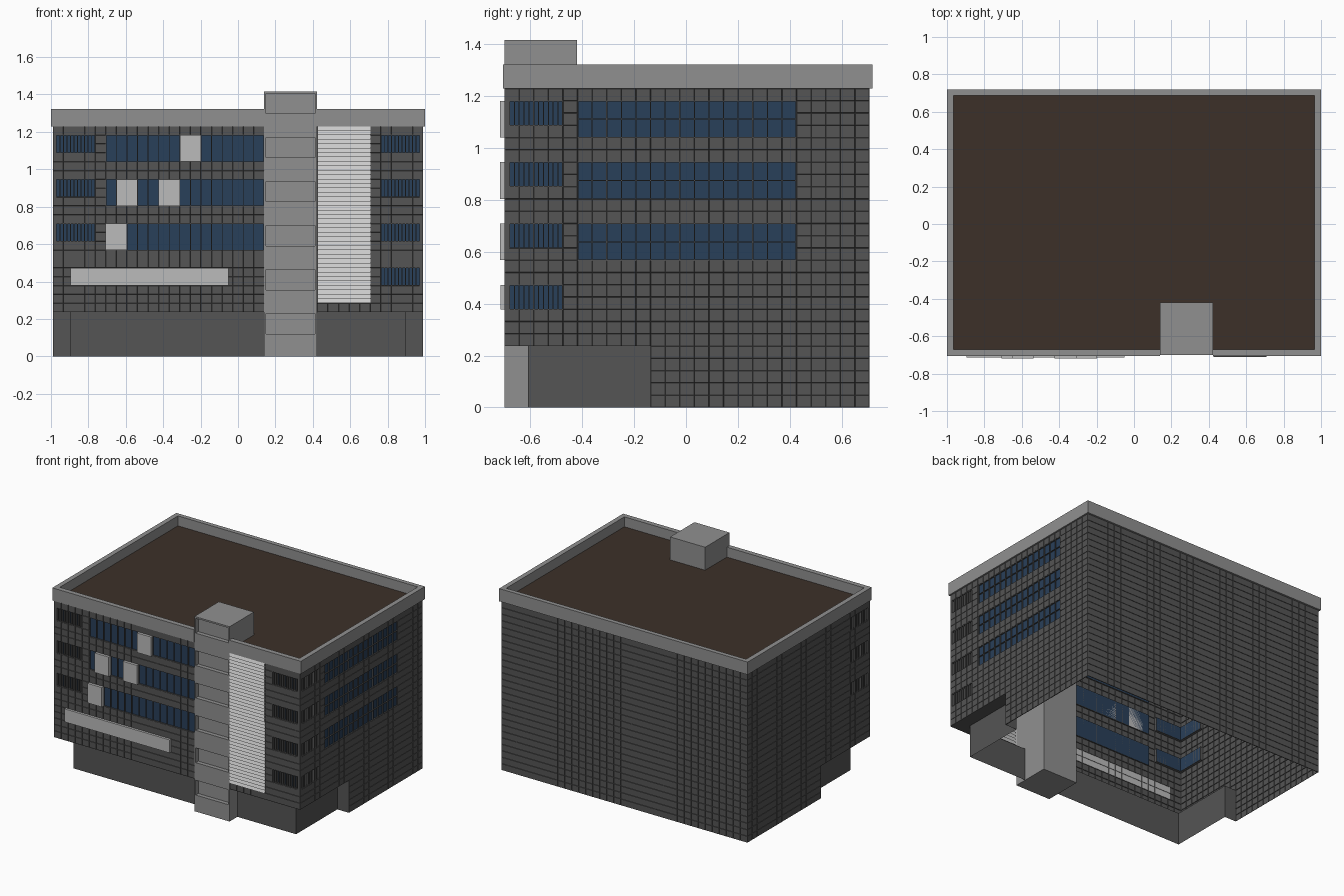
import bpy, bmesh
from mathutils import Vector as V

if "Cube" in bpy.data.objects:
    bpy.data.objects.remove(bpy.data.objects["Cube"])

# Facade module: every opening sits on this tile grid
X, YF, YB, TOP = 0.99, -0.70, 0.708, 1.23
PX, PY, PZ = 2 * X / 35, (YB - YF) / 25, TOP / 26


def mat(name, c):
    m = bpy.data.materials.new(name)
    m.diffuse_color = (*c, 1)
    m.use_nodes = True
    m.node_tree.nodes["Principled BSDF"].inputs["Base Color"].default_value = m.diffuse_color
    return m


TILE = mat("dark_tile", (0.09, 0.09, 0.09))
CONC = mat("concrete", (0.28, 0.28, 0.28))
PALE = mat("pale_panel", (0.5, 0.5, 0.5))
GLASS = mat("blue_glass", (0.022, 0.05, 0.1))
ROOF = mat("brown_roof", (0.045, 0.03, 0.022))

# Each side: origin at lower left corner, direction along the wall, outward normal, pitch
FRONT = (V((-X, YF, 0)), V((1, 0, 0)), V((0, -1, 0)), PX)
RIGHT = (V((X, YF, 0)), V((0, 1, 0)), V((1, 0, 0)), PY)
BACK = (V((X, YB, 0)), V((-1, 0, 0)), V((0, 1, 0)), PX)
LEFT = (V((-X, YB, 0)), V((0, -1, 0)), V((-1, 0, 0)), PY)


def row(k):
    return TOP - k * PZ


def pt(side, u, z, d=0):
    return side[0] + side[1] * u + side[2] * d + V((0, 0, z))


def finish(bm, name, m):
    me = bpy.data.meshes.new(name)
    bm.to_mesh(me)
    bm.free()
    me.materials.append(m)
    ob = bpy.data.objects.new(name, me)
    bpy.context.collection.objects.link(ob)
    return ob


def hexa(bm, a, b):
    lo = [min(a[i], b[i]) for i in range(3)]
    hi = [max(a[i], b[i]) for i in range(3)]
    vs = bmesh.ops.create_cube(bm, size=1)["verts"]
    for v in vs:
        v.co = V([lo[i] if v.co[i] < 0 else hi[i] for i in range(3)])


def wbox(bm, side, u0, u1, z0, z1, d0, d1):
    hexa(bm, pt(side, u0, z0, d0), pt(side, u1, z1, d1))


def boxes(name, m, *corners):
    bm = bmesh.new()
    for a, b in corners:
        hexa(bm, a, b)
    return finish(bm, name, m)


def wall(name, side, cols, holes, rows):
    """Tiled skin: grid cells minus holes (c0, c1, r0, r1), each tile raised from its joint."""
    bm = bmesh.new()
    p = side[3]
    for c in range(cols):
        for r in range(rows(c)):
            if any(a <= c < b and t <= r < e for a, b, t, e in holes):
                continue
            q = [(c, r + 1), (c + 1, r + 1), (c + 1, r), (c, r)]
            bm.faces.new([bm.verts.new(pt(side, i * p, row(j), -0.004)) for i, j in q])
    bmesh.ops.remove_doubles(bm, verts=bm.verts[:], dist=1e-4)
    bmesh.ops.inset_individual(bm, faces=bm.faces[:], thickness=0.0018, depth=0.004)
    finish(bm, name, TILE)


def window(name, side, hole, n, depth, mid=False, ends=(0, 0)):
    """Recessed glass plus a frame of n bays; ends pull the glass in at building corners."""
    c0, c1, r0, r1 = hole
    u0, u1, z0, z1 = c0 * side[3], c1 * side[3], row(r1), row(r0)
    g = bmesh.new()
    a, b = u0 + ends[0], u1 - ends[1]
    g.faces.new([g.verts.new(pt(side, u, z, -depth)) for u, z in ((a, z0), (b, z0), (b, z1), (a, z1))])
    finish(g, name + "_glass", GLASS)
    f = bmesh.new()
    w = 0.002
    for z in (z0, z1) + (((z0 + z1) / 2,) if mid else ()):
        wbox(f, side, u0, u1, z - w, z + w, -depth, -0.001)
    for i in range(n + 1):
        u = min(max(u0 + (u1 - u0) * i / n, u0 + w), u1 - w)
        wbox(f, side, u - w, u + w, z0, z1, -depth, -0.001)
    finish(f, name + "_frame", TILE)


# Openings
strips = [(5, 20, k, k + 3) for k in (1, 6, 11)]
corner_r = [(0, 4, k, k + 2) for k in (1, 6, 11, 16)]
front_l = [(0, 4, k, k + 2) for k in (1, 6, 11)]
front_r = [(31, 35, k, k + 2) for k in (1, 6, 11, 16)]
corner_l = [(21, 25, k, k + 2) for k in (1, 6, 11)]
tower_gap, louvre_gap = (20, 25, 0, 26), (25, 30, 0, 20)

# Tiled walls
wall("front_wall", FRONT, 35, strips + front_l + front_r + [tower_gap, louvre_gap], lambda c: 21)
wall("right_wall", RIGHT, 25, strips + corner_r, lambda c: 21 if c < 10 else 26)
wall("back_wall", BACK, 35, [], lambda c: 26)
wall("left_wall", LEFT, 25, corner_l, lambda c: 26 if c < 15 else 21)

# Windows
D = 0.02
for i, h in enumerate(strips):
    window(f"front_strip_window_{i}", FRONT, h, 15, 0.01)
    window(f"right_strip_window_{i}", RIGHT, h, 15, 0.01, mid=True)
for label, side, hs, ends in (("front_left", FRONT, front_l, (D, 0)), ("front_right", FRONT, front_r, (0, D)),
                              ("right", RIGHT, corner_r, (D, 0)), ("left", LEFT, corner_l, (0, D))):
    for i, h in enumerate(hs):
        window(f"{label}_corner_window_{i}", side, h, 12, D, ends=ends)

# Pale panels standing proud of the front
bm = bmesh.new()
for c, k in ((12, 1), (6, 6), (10, 6), (5, 11)):
    wbox(bm, FRONT, c * PX, (c + 2) * PX, row(k + 3), row(k), -0.01, 0.018)
finish(bm, "front_pale_panels", PALE)
bm = bmesh.new()
wbox(bm, FRONT, 0.095, 0.94, row(18), row(16), -0.002, 0.015)
finish(bm, "front_long_panel", PALE)

# Sawtooth louvres beside the tower
bm = bmesh.new()
x0, x1, n = 25 * PX, 30 * PX, 40
prof = []
for i in range(n):
    z, h = row(20) + i * PZ / 2, PZ / 2
    prof += [(z, 0.010), (z + h, 0.0)]
ring = [[bm.verts.new(pt(FRONT, u, z, d)) for z, d in prof] for u in (x0, x1)]
for i in range(len(prof) - 1):
    bm.faces.new((ring[0][i], ring[1][i], ring[1][i + 1], ring[0][i + 1]))
finish(bm, "louvre_slats", mat("white_louvre", (0.62, 0.62, 0.62)))

# Recessed base walls and the soffit above them
ZB, YS = row(21), YF + 10 * PY
line = [(-X, YS), (-0.895, YS), (-0.895, -0.61), (0.895, -0.61), (0.895, YS), (X, YS)]
bm = bmesh.new()
for (ax, ay), (bx, by) in zip(line, line[1:]):
    bm.faces.new([bm.verts.new(p) for p in ((ax, ay, 0), (bx, by, 0), (bx, by, ZB), (ax, ay, ZB))])
bm.faces.new([bm.verts.new((x, y, ZB)) for x, y in line + [(X, YF), (-X, YF)]])
bmesh.ops.remove_doubles(bm, verts=bm.verts[:], dist=1e-4)
finish(bm, "recessed_base", TILE)

# Stair tower with six shallow niches in its front
T0, T1, TH, N = 0.14, 0.422, 1.417, 0.03
parts = [((T0, YF + N, 0), (T1, -0.42, TH)),
         ((T0, YF, 0), (T0 + 0.01, YF + N, TH)), ((T1 - 0.01, YF, 0), (T1, YF + N, TH))]
z = 0
for k in range(7):
    nz = 0.12 + k * 0.2355 if k < 6 else TH
    parts.append(((T0 + 0.01, YF, z), (T1 - 0.01, YF + N, nz)))
    z = nz + 0.108
boxes("stair_tower", CONC, *parts)

# Parapet, broken at the tower, and the roof inside it
PT, F0, F1, B0, B1 = 1.322, -0.706, -0.67, 0.688, 0.72
boxes("parapet", CONC,
      ((-1, F0, TOP), (T0, F1, PT)), ((T1, F0, TOP), (1, F1, PT)),
      ((-1, B0, TOP), (1, B1, PT)),
      ((-1, F1, TOP), (-0.965, B0, PT)), ((0.965, F1, TOP), (1, B0, PT)))
boxes("roof", ROOF, ((-0.965, F1, TOP), (0.965, B0, 1.25)))
